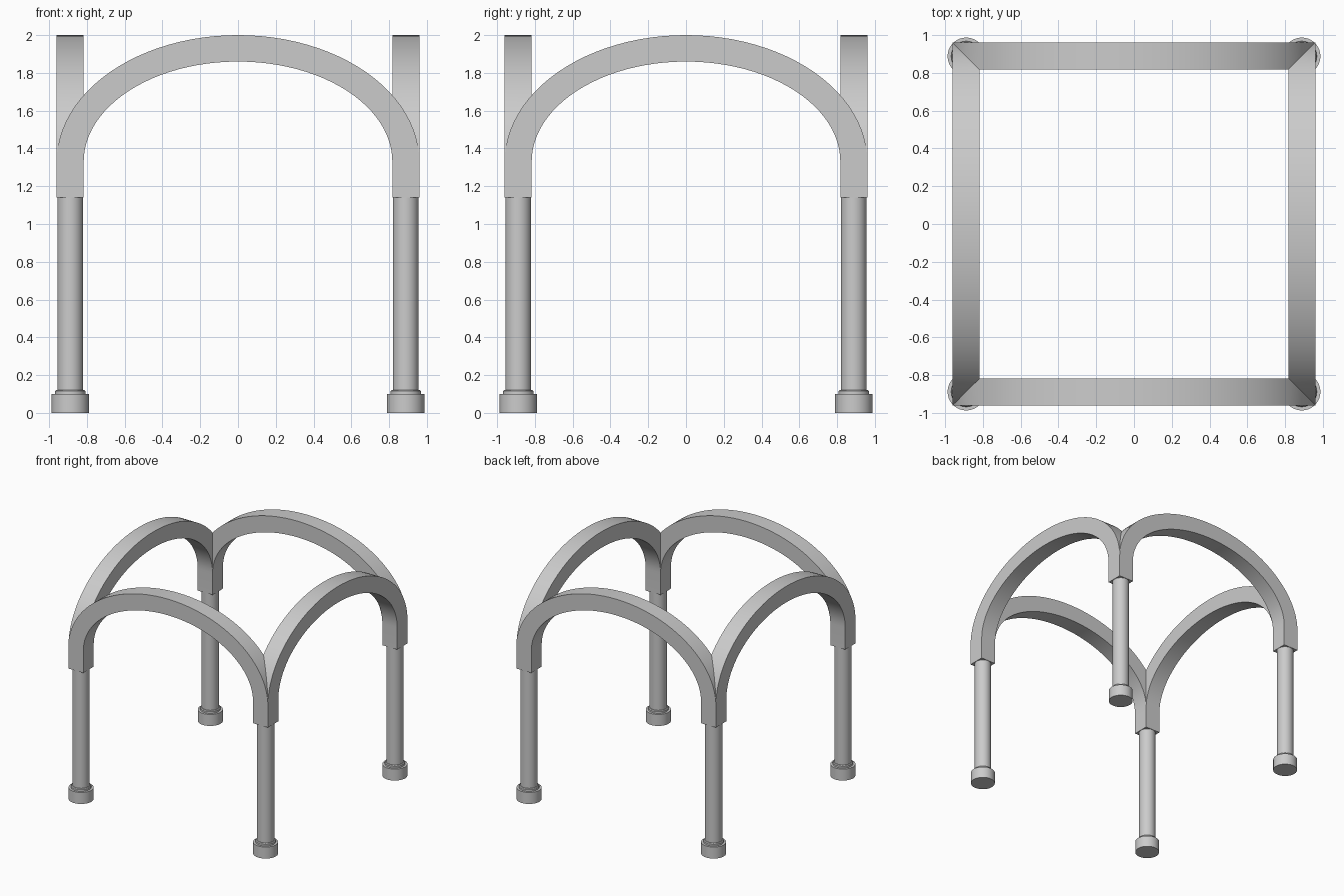
import bpy, bmesh
from math import sin, cos, pi

if "Cube" in bpy.data.objects:
    bpy.data.objects.remove(bpy.data.objects["Cube"])

P = 0.888          # leg position
OUT, INN = 0.96, 0.817   # outer and inner faces of the arches
FOOT, SPRING = 1.14, 1.33
N = 48


def finish(bm, name, angle=0.5):
    bmesh.ops.recalc_face_normals(bm, faces=bm.faces)
    me = bpy.data.meshes.new(name)
    bm.to_mesh(me)
    bm.free()
    ob = bpy.data.objects.new(name, me)
    bpy.context.collection.objects.link(ob)
    bpy.context.view_layer.objects.active = ob
    ob.select_set(True)
    bpy.ops.object.shade_smooth_by_angle(angle=angle)
    ob.select_set(False)
    return ob


# Leg: pole, collar and foot turned as one profile
def leg(name, x, y):
    profile = [(0, 0), (0.099, 0), (0.099, 0.1), (0.08, 0.1), (0.08, 0.115),
               (0.075, 0.122), (0.068, 0.122), (0.068, FOOT + 0.01), (0, FOOT + 0.01)]
    bm = bmesh.new()
    vs = [bm.verts.new((r, 0, z)) for r, z in profile]
    es = [bm.edges.new(p) for p in zip(vs, vs[1:])]
    bmesh.ops.spin(bm, geom=vs + es, cent=(0, 0, 0), axis=(0, 0, 1),
                   angle=2 * pi, steps=32, use_duplicate=False)
    bmesh.ops.remove_doubles(bm, verts=bm.verts, dist=1e-5)
    finish(bm, name).location = (x, y, 0)


# Arch: elliptical band whose ends are mitred at 45 degrees
def arch(name, turn):
    def rail(a, b):
        mid = [(a * cos(pi * i / N), SPRING + b * sin(pi * i / N)) for i in range(N + 1)]
        return [(a, FOOT)] + mid + [(-a, FOOT)]

    bm = bmesh.new()
    rows = []
    for (xo, zo), (xi, zi) in zip(rail(OUT, 2 - SPRING), rail(INN, 1.86 - SPRING)):
        # each row is a cross-section: outer front, outer back, inner back, inner front
        rows.append([bm.verts.new(c) for c in
                     ((xo, -OUT, zo), (xo, -INN, zo), (xi, -INN, zi), (xi, -OUT, zi))])
    for a, b in zip(rows, rows[1:]):
        for k in range(4):
            bm.faces.new((a[k], a[(k + 1) % 4], b[(k + 1) % 4], b[k]))
    bm.faces.new(rows[0])
    bm.faces.new(rows[-1])
    # mitre planes through the corner diagonals
    for s in (1, -1):
        cut = bmesh.ops.bisect_plane(bm, geom=bm.verts[:] + bm.edges[:] + bm.faces[:],
                                     plane_co=(0, 0, 0), plane_no=(s, 1, 0), clear_outer=True)
        edges = [e for e in cut["geom_cut"] if isinstance(e, bmesh.types.BMEdge)]
        bmesh.ops.holes_fill(bm, edges=edges)
    finish(bm, name).rotation_euler = (0, 0, turn)


for i, side in enumerate(("front", "right", "back", "left")):
    arch(side + "_arch", i * pi / 2)
for sx, nx in ((-1, "left"), (1, "right")):
    for sy, ny in ((-1, "front"), (1, "back")):
        leg(f"{ny}_{nx}_leg", sx * P, sy * P)
